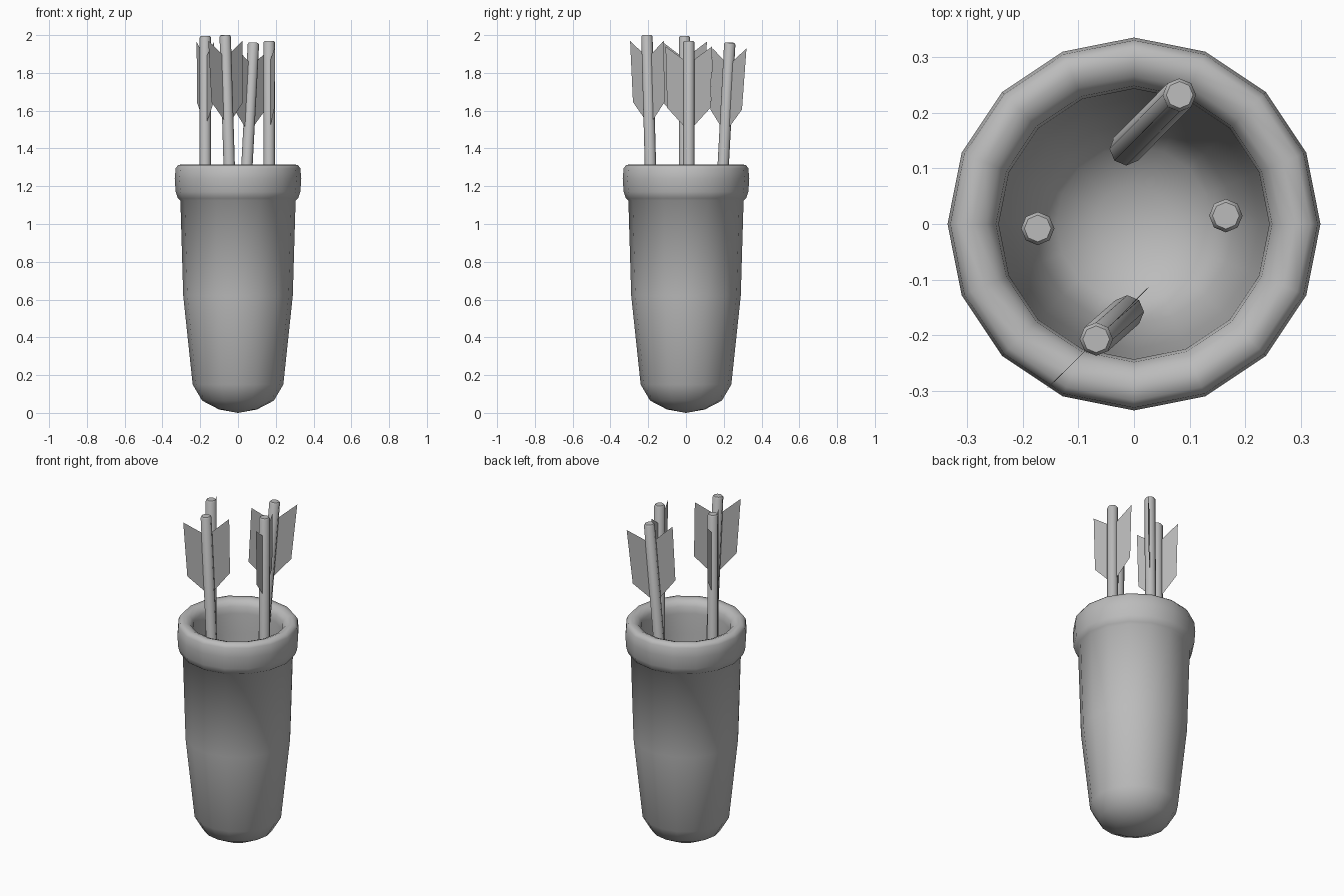
import bpy, math
from mathutils import Vector

if "Cube" in bpy.data.objects:
    bpy.data.objects.remove(bpy.data.objects["Cube"])

grey = bpy.data.materials.new("light_grey")
grey.diffuse_color = (0.5, 0.5, 0.5, 1)
grey.use_nodes = True
grey.node_tree.nodes["Principled BSDF"].inputs["Base Color"].default_value = grey.diffuse_color


def add_mesh(name, verts, faces, smooth_angle=None):
    mesh = bpy.data.meshes.new(name)
    mesh.from_pydata(verts, [], faces)
    mesh.materials.append(grey)
    obj = bpy.data.objects.new(name, mesh)
    bpy.context.collection.objects.link(obj)
    if smooth_angle:
        bpy.ops.object.select_all(action='DESELECT')
        obj.select_set(True)
        bpy.context.view_layer.objects.active = obj
        bpy.ops.object.shade_smooth_by_angle(angle=math.radians(smooth_angle))
    return obj


def ring_faces(rings, sides):
    """Quads between stacked rings of vertices."""
    return [(r * sides + i, r * sides + (i + 1) % sides,
             (r + 1) * sides + (i + 1) % sides, (r + 1) * sides + i)
            for r in range(rings - 1) for i in range(sides)]


# Quiver: one lathed profile, from the outer bottom over the rim to the inner floor
SIDES = 16
profile = [(0.10, 0.018), (0.19, 0.065), (0.24, 0.15), (0.29, 0.62), (0.305, 1.125),
           (0.318, 1.135), (0.33, 1.17), (0.335, 1.24), (0.33, 1.295), (0.317, 1.313),
           (0.29, 1.315), (0.265, 1.305), (0.248, 1.28), (0.243, 1.24), (0.24, 1.12),
           (0.225, 0.63), (0.18, 0.18), (0.14, 0.12), (0.07, 0.085)]
verts = [(r * math.cos(2 * math.pi * i / SIDES), r * math.sin(2 * math.pi * i / SIDES), z)
         for r, z in profile for i in range(SIDES)]
faces = ring_faces(len(profile), SIDES)
bottom, floor = len(verts), len(verts) + 1
verts += [(0, 0, 0), (0, 0, 0.075)]
last = (len(profile) - 1) * SIDES
for i in range(SIDES):
    j = (i + 1) % SIDES
    faces += [(bottom, j, i), (floor, last + i, last + j)]
add_mesh("quiver", verts, faces, 75)


# Arrows: eight-sided shaft with a bevelled end, and two thin feathers
def add_arrow(name, top, foot, feather_dir):
    top, foot = Vector(top), Vector(foot)
    axis = (foot - top).normalized()
    u = axis.cross(Vector((0, 1, 0))).normalized()
    v = axis.cross(u)
    sides, verts = 8, []
    rings = [(top, 0.024), (top + axis * 0.008, 0.03), (foot, 0.03)]
    for centre, r in rings:
        for i in range(sides):
            a = 2 * math.pi * i / sides
            verts.append(centre + u * r * math.cos(a) + v * r * math.sin(a))
    faces = ring_faces(len(rings), sides)
    faces += [tuple(reversed(range(sides))), tuple(range(2 * sides, 3 * sides))]
    add_mesh(name + "_shaft", verts, faces, 50)

    side = Vector((*feather_dir, 0)).normalized()
    outline = [(0.0, 0.12), (0.127, 0.03), (0.118, 0.355), (0.0, 0.48)]
    verts = [top + side * s * w + axis * d for s in (1, -1) for w, d in outline]
    add_mesh(name + "_feathers", verts, [(0, 1, 2, 3), (7, 6, 5, 4)])


add_arrow("left_arrow", (-0.173, -0.008, 1.995), (-0.173, -0.008, 0.2), (0.045, -0.115))
add_arrow("right_arrow", (0.165, 0.015, 1.97), (0.165, 0.015, 0.18), (0.03, -0.12))
add_arrow("back_arrow", (0.082, 0.232, 1.96), (-0.014, 0.135, 0.16), (1, 1))
add_arrow("front_arrow", (-0.068, -0.207, 2.0), (-0.012, -0.158, 0.2), (1, 1))
